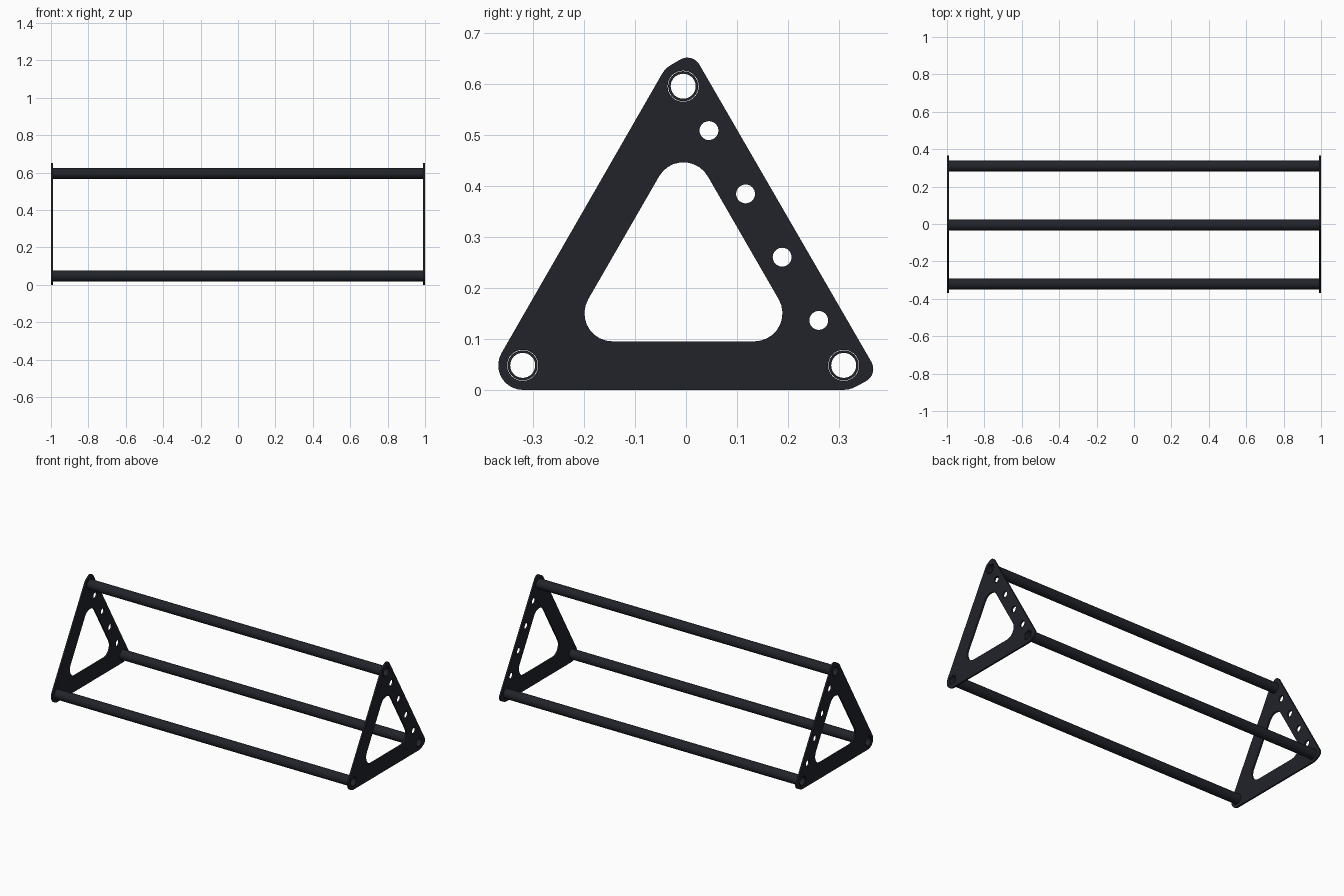
import bpy, bmesh
from math import radians, cos, sin
from mathutils import Matrix

if "Cube" in bpy.data.objects:
    bpy.data.objects.remove(bpy.data.objects["Cube"])

mat = bpy.data.materials.new("dark_metal")
mat.diffuse_color = (0.015, 0.017, 0.023, 1)
mat.use_nodes = True
mat.node_tree.nodes["Principled BSDF"].inputs["Base Color"].default_value = mat.diffuse_color

# local x -> world y, local y -> world z, local z -> world x
TO_SIDE = Matrix(((0, 0, 1, 0), (1, 0, 0, 0), (0, 1, 0, 0), (0, 0, 0, 1)))


def arc(cy, cz, r, a0, a1, n):
    return [(cy + r * cos(radians(a0 + (a1 - a0) * i / n)),
             cz + r * sin(radians(a0 + (a1 - a0) * i / n))) for i in range(n + 1)]


def circle(cy, cz, r, n=32):
    return arc(cy, cz, r, 0, 360, n)[:-1]


def extrude_profile(name, loops, x0, x1):
    """Fill nested y/z loops (inner ones are holes) and extrude from x0 to x1."""
    cu = bpy.data.curves.new(name + "_profile", 'CURVE')
    cu.dimensions = '2D'
    cu.fill_mode = 'BOTH'
    cu.extrude = (x1 - x0) / 2
    for pts in loops:
        sp = cu.splines.new('POLY')
        sp.points.add(len(pts) - 1)
        for p, (y, z) in zip(sp.points, pts):
            p.co = (y, z, 0, 1)
        sp.use_cyclic_u = True
    tmp = bpy.data.objects.new(name + "_tmp", cu)
    bpy.context.collection.objects.link(tmp)
    dg = bpy.context.evaluated_depsgraph_get()
    me = bpy.data.meshes.new_from_object(tmp.evaluated_get(dg))
    bpy.data.objects.remove(tmp)
    me.transform(Matrix.Translation(((x0 + x1) / 2, 0, 0)) @ TO_SIDE)
    bm = bmesh.new()
    bm.from_mesh(me)
    bmesh.ops.remove_doubles(bm, verts=bm.verts, dist=1e-5)
    bmesh.ops.recalc_face_normals(bm, faces=bm.faces)
    bm.to_mesh(me)
    bm.free()
    me.name = name
    me.materials.clear()
    me.materials.append(mat)
    ob = bpy.data.objects.new(name, me)
    bpy.context.collection.objects.link(ob)
    bpy.ops.object.select_all(action='DESELECT')
    ob.select_set(True)
    bpy.context.view_layer.objects.active = ob
    bpy.ops.object.shade_smooth_by_angle(angle=radians(30))
    return ob


LEFT, RIGHT, TOP = (-0.32, 0.048), (0.309, 0.048), (-0.0055, 0.595)
R = 0.048

# plate outline: round left corner, clipped top and right corners
outline = (arc(*LEFT, R, 150, 270, 10)
           + arc(*RIGHT, R, 270, 300, 3)
           + arc(0.3395, 0.041, 0.0275, 300, 390, 8)
           + arc(0.0025, 0.6235, 0.0275, 30, 120, 8)
           + arc(*TOP, R, 120, 150, 3))
# large rounded triangular window
window = (arc(-0.144, 0.15, 0.055, 150, 270, 9)
          + arc(0.134, 0.15, 0.055, 270, 390, 9)
          + arc(-0.005, 0.391, 0.055, 30, 150, 9))
# tube sockets and the row of small holes
sockets = [circle(y, z, 0.0305) for y, z in (LEFT, RIGHT, TOP)]
row = [circle(0.045 + 0.0717 * i, 0.508 - 0.124 * i, 0.0185) for i in range(4)]

# end plates
for side, x in (("left", -1.0), ("right", 0.99)):
    extrude_profile(side + "_end_plate", [outline, window] + sockets + row, x, x + 0.01)

# hollow long tubes
for name, (y, z) in (("front", LEFT), ("back", RIGHT), ("top", TOP)):
    extrude_profile(name + "_tube", [circle(y, z, 0.0295), circle(y, z, 0.0245)], -1.0, 1.0)
